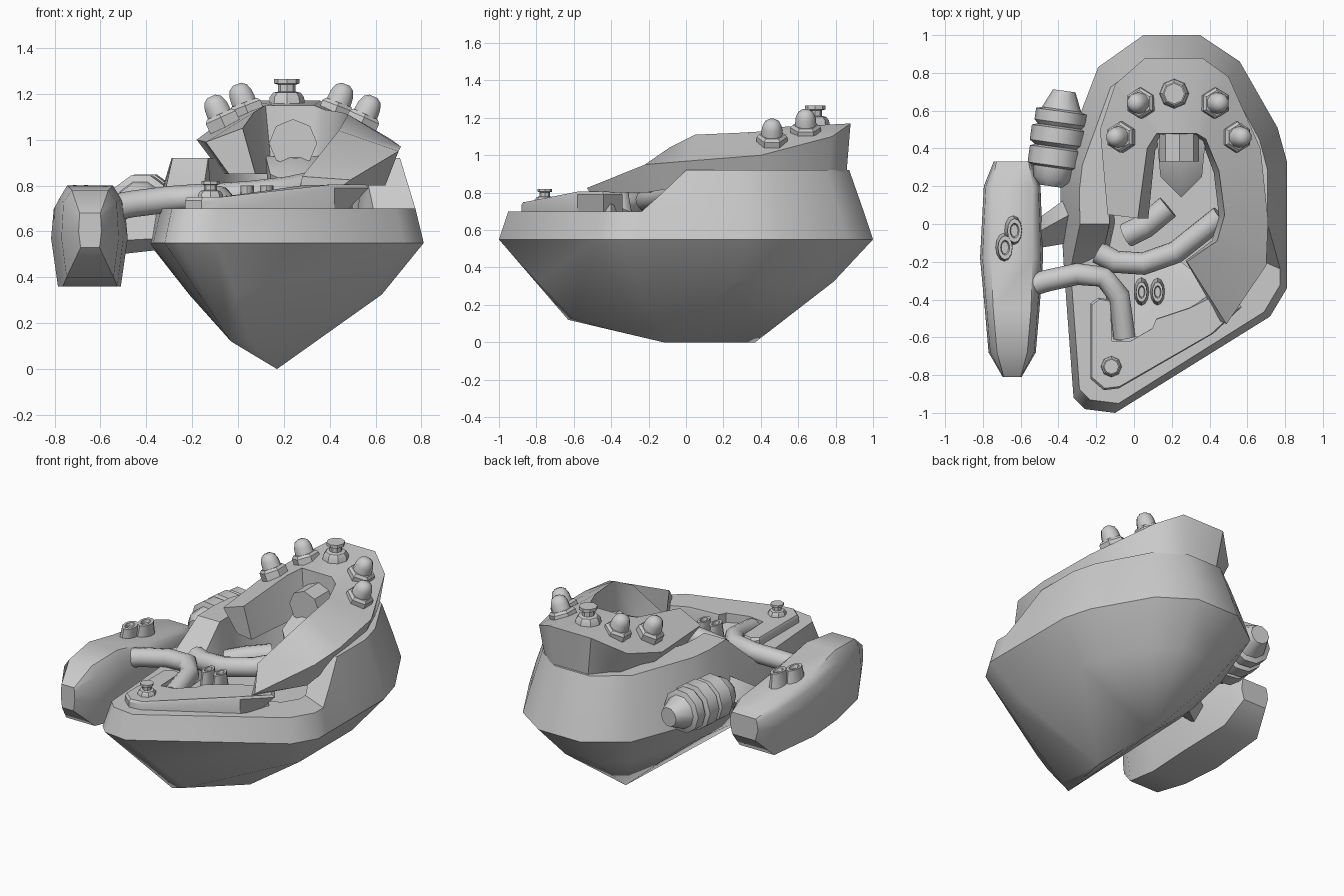
import bpy, bmesh, math
from mathutils import Vector

if "Cube" in bpy.data.objects:
    bpy.data.objects.remove(bpy.data.objects["Cube"])


def finish(ob, angle=30):
    bpy.ops.object.select_all(action='DESELECT')
    ob.select_set(True)
    bpy.context.view_layer.objects.active = ob
    bpy.ops.object.shade_smooth_by_angle(angle=math.radians(angle))


def make(name, verts, faces, angle=30):
    me = bpy.data.meshes.new(name)
    me.from_pydata([tuple(v) for v in verts], [], faces)
    bm = bmesh.new()
    bm.from_mesh(me)
    bmesh.ops.recalc_face_normals(bm, faces=bm.faces)
    bm.to_mesh(me)
    bm.free()
    ob = bpy.data.objects.new(name, me)
    bpy.context.collection.objects.link(ob)
    finish(ob, angle)
    return ob


def loft(name, rings, caps=(True, True), angle=30):
    n = len(rings[0])
    faces = [(k * n + i, k * n + (i + 1) % n, (k + 1) * n + (i + 1) % n, (k + 1) * n + i)
             for k in range(len(rings) - 1) for i in range(n)]
    if caps[0]:
        faces.append(tuple(range(n))[::-1])
    if caps[1]:
        faces.append(tuple(range((len(rings) - 1) * n, len(rings) * n)))
    return make(name, [p for r in rings for p in r], faces, angle)


def convex(name, pts, angle=30):
    bm = bmesh.new()
    for p in pts:
        bm.verts.new(p)
    res = bmesh.ops.convex_hull(bm, input=bm.verts)
    junk = {g for g in res['geom_interior'] + res['geom_unused'] if isinstance(g, bmesh.types.BMVert)}
    bmesh.ops.delete(bm, geom=list(junk), context='VERTS')
    me = bpy.data.meshes.new(name)
    bm.to_mesh(me)
    bm.free()
    ob = bpy.data.objects.new(name, me)
    bpy.context.collection.objects.link(ob)
    finish(ob, angle)
    return ob


def turned(name, profile, loc, axis=(0, 0, 1), sides=8, angle=35, sx=1, sy=1):
    # profile: (radius, height) pairs swept round the axis, optionally oval
    q = Vector(axis).to_track_quat('Z', 'Y')
    rings = [[Vector(loc) + q @ Vector((sx * r * math.cos(2 * math.pi * i / sides),
                                        sy * r * math.sin(2 * math.pi * i / sides), h))
              for i in range(sides)] for r, h in profile]
    return loft(name, rings, angle=angle)


def tube(name, pts, r):
    cu = bpy.data.curves.new(name, 'CURVE')
    cu.dimensions = '3D'
    cu.bevel_depth, cu.bevel_resolution, cu.use_fill_caps = r, 4, True
    sp = cu.splines.new('POLY')
    sp.points.add(len(pts) - 1)
    for p, c in zip(sp.points, pts):
        p.co = (*c, 1)
    ob = bpy.data.objects.new(name, cu)
    bpy.context.collection.objects.link(ob)
    bpy.ops.object.select_all(action='DESELECT')
    ob.select_set(True)
    bpy.context.view_layer.objects.active = ob
    bpy.ops.object.convert(target='MESH')
    finish(bpy.context.object, 50)


# Hull plan outline at its widest, counter-clockwise from the rear
outline = [(.35, 1), (.05, 1), (-.19, .83), (-.37, .36), (-.39, .2), (-.385, 0), (-.375, -.14),
           (-.37, -.25), (-.32, -.92), (-.26, -.98), (-.10, -1), (.72, -.49), (.81, -.34),
           (.81, -.25), (.81, -.14), (.81, 0), (.81, .33), (.76, .51), (.56, .86)]


def ring(sx, sy, z, cx=.2):
    return [(cx + (x - cx) * sx, y * sy, z) for x, y in outline]


# Lower hull: faceted bowl tapering to a short keel
keel = [(.17, -.12, 0), (.17, .37, 0), (-.03, -.63, .12), (.05, -.6, .13)]
convex("lower_hull", ring(1, 1, .55) + ring(.70, .79, .325) + keel, 40)


# Upper hull: low bow deck, high stern rim, open well
def rim_z(y):
    return .70 + .22 * min(1, max(0, (y + .25) / .25))


mid = ring(.94, .95, .70)
top = [(.2 + (x - .2) * (.94 - .5 * (rim_z(y) - .7)), y * (.95 - .35 * (rim_z(y) - .7)), rim_z(y))
       for x, y in outline]
inner = [(.2 + (x - .2) * .68, y * .66, z) for x, y, z in top]
floor = [(.2 + (x - .2) * .92, y * .92, .62) for x, y, z in inner]
loft("upper_hull", [ring(1, 1, .55), mid, top, inner, floor], (False, True), 42)

# Raised deck plate round the bow
plate = [(-.23, -.42), (-.23, -.82), (-.16, -.88), (-.08, -.87), (.42, -.58), (.57, -.44),
         (.50, -.34), (.30, -.44), (.12, -.50), (.10, -.55), (-.02, -.62), (-.12, -.62),
         (-.13, -.40), (-.19, -.39)]
plate_z = [.75 + .055 * min(1, max(0, (x + .08) / .4)) for x, y in plate]
loft("deck_plate", [[(min(x, .44 + .2 * (x - .44)), y, .68) for x, y in plate],
                    [(x, y, z - .015) for (x, y), z in zip(plate, plate_z)],
                    [(.02 + (x - .02) * .97, -.62 + (y + .62) * .96, z) for (x, y), z in zip(plate, plate_z)]])
# Sloped floor panel beside the plate
convex("sloped_floor", [(.0, -.6, .71), (.40, -.57, .73), (.25, -.2, .66), (.0, -.2, .64),
                        (.50, -.4, .74), (.0, -.6, .6), (.4, -.57, .6), (.50, -.4, .6), (.1, -.2, .6)])

# Horseshoe cowling: outer x,y,z then inner x,y,z at each station
stations = [(-.14, .05, .99, .02, .03, 1.05), (-.18, .50, 1.00, .07, .40, 1.12),
            (-.10, .74, 1.06, .12, .48, 1.15), (.06, .88, 1.17, .16, .48, 1.15),
            (.36, .88, 1.17, .33, .48, 1.15), (.50, .78, 1.10, .38, .45, 1.13),
            (.67, .40, 1.00, .45, .28, 1.12), (.71, .02, .97, .48, .05, 1.11),
            (.70, -.22, .95, .44, -.09, 1.04), (.49, -.53, .825, .28, -.20, .84)]


def lower(x, y):
    return (.22 + (x - .22) * (.72 if x < .2 else .88), y * .97, .85 if y > .02 else .84 if y > -.15 else .80)


loft("cowling", [[(ox, oy, oz), (ix, iy, iz), lower(ix, iy), lower(ox, oy)]
                 for ox, oy, oz, ix, iy, iz in stations], angle=38)

# Dome bolts and a capped centre bolt on the cowling
for i, (x, y, z, t) in enumerate([(-.065, .46, 1.075, -.45), (.04, .64, 1.125, -.38),
                                  (.425, .64, 1.125, .38), (.54, .46, 1.075, .45)]):
    turned(f"dome_bolt_base_{i}", [(.082, -.05), (.082, .025), (.068, .04)], (x, y, z), (t, 0, 1), 6)
    turned(f"dome_bolt_{i}", [(.058, .03), (.054, .08), (.042, .11), (.02, .125)], (x, y, z), (t, 0, 1), 10, 45)


def cap_bolt(name, loc, s):
    turned(name, [(.08 * s, -.02), (.075 * s, .02 * s), (.06 * s, .04 * s), (.038 * s, .045 * s),
                  (.038 * s, .075 * s), (.055 * s, .08 * s), (.055 * s, .1 * s)], loc, sides=8)


cap_bolt("centre_bolt", (.213, .69, 1.165), 1)
cap_bolt("deck_bolt", (-.12, -.755, .748), .72)

# Cockpit fittings: rear boss and a small faceted seat
turned("rear_boss", [(.105, 0), (.105, .23)], (.24, .56, .985), (0, -1, 0), 8)
convex("seat", [(.12, .46, .93), (.38, .46, .93), (.14, .25, .85), (.36, .25, .85), (.25, .30, .92),
                (.25, .14, .80), (.14, .4, .65), (.36, .4, .65), (.25, .16, .65)])

# Hoses and struts
tube("side_hose", [(-.56, -.33, .70), (-.46, -.30, .72), (-.30, -.265, .74), (-.16, -.28, .75),
                   (-.08, -.38, .74), (-.05, -.60, .70)], .058)
tube("cockpit_hose", [(-.19, -.15, .74), (-.10, -.20, .75), (.05, -.21, .76), (.22, -.15, .78),
                      (.46, .04, .83)], .06)
tube("short_hose", [(-.04, -.06, .72), (.06, -.01, .75), (.18, .09, .76)], .065)
convex("pod_strut", [(-.52, y, z) for y, z in ((-.13, .56), (-.06, .50), (.02, .56), (-.05, .64))] +
       [(-.34, y, z) for y, z in ((-.10, .57), (.06, .52), (.15, .60), (.05, .72))], 60)


# Paired hollow stub pipes, oval in plan
def stub(name, loc, axis, sx, sy):
    turned(name, [(.046, -.05), (.032, .085), (.032, .10), (.02, .10), (.016, .08)],
           loc, axis, 12, 40, sx, sy)


for i, x in enumerate((.04, .125)):
    stub(f"deck_stub_{i}", (x, -.36, .70), (0, 0, 1), .9, 1.7)
for i, (x, y) in enumerate([(-.64, -.035), (-.69, -.125)]):
    stub(f"pod_stub_{i}", (x, y, .70), (.08, 0, 1), 2.0, 1.2)

# Side pod: y, centre x, half width, half top width, top z, waist z, bottom z
rings = []
for y, cx, w, wt, zt, zw, zb in [(-.81, -.645, .05, .045, .68, .60, .53), (-.68, -.645, .125, .08, .78, .57, .40),
                                 (-.45, -.645, .145, .10, .80, .57, .36), (-.18, -.648, .167, .11, .74, .57, .36),
                                 (.20, -.645, .150, .11, .69, .57, .38), (.33, -.643, .10, .085, .65, .58, .51)]:
    wb, zs = w * .82, zt - (zt - zw) * .25
    wm = w * .3 + .7 * max(wt, w * .9)
    rings.append([(cx + dx, y, z) for dx, z in ((-wb, zb), (-w, zw), (-wm, zs), (-wt, zt),
                                                (wt, zt), (wm, zs), (w, zw), (wb, zb))])
loft("side_pod", rings, angle=44)

# Ribbed barrel on the port flank
barrel = [(.06, 0), (.10, .04), (.11, .10), (.14, .11), (.14, .20), (.115, .21), (.145, .23),
          (.145, .31), (.115, .32), (.135, .34), (.135, .40), (.105, .41), (.06, .51)]
turned("ribbed_barrel", barrel, (-.44, .20, .71), (.14, 1, 0), 10, 38)
